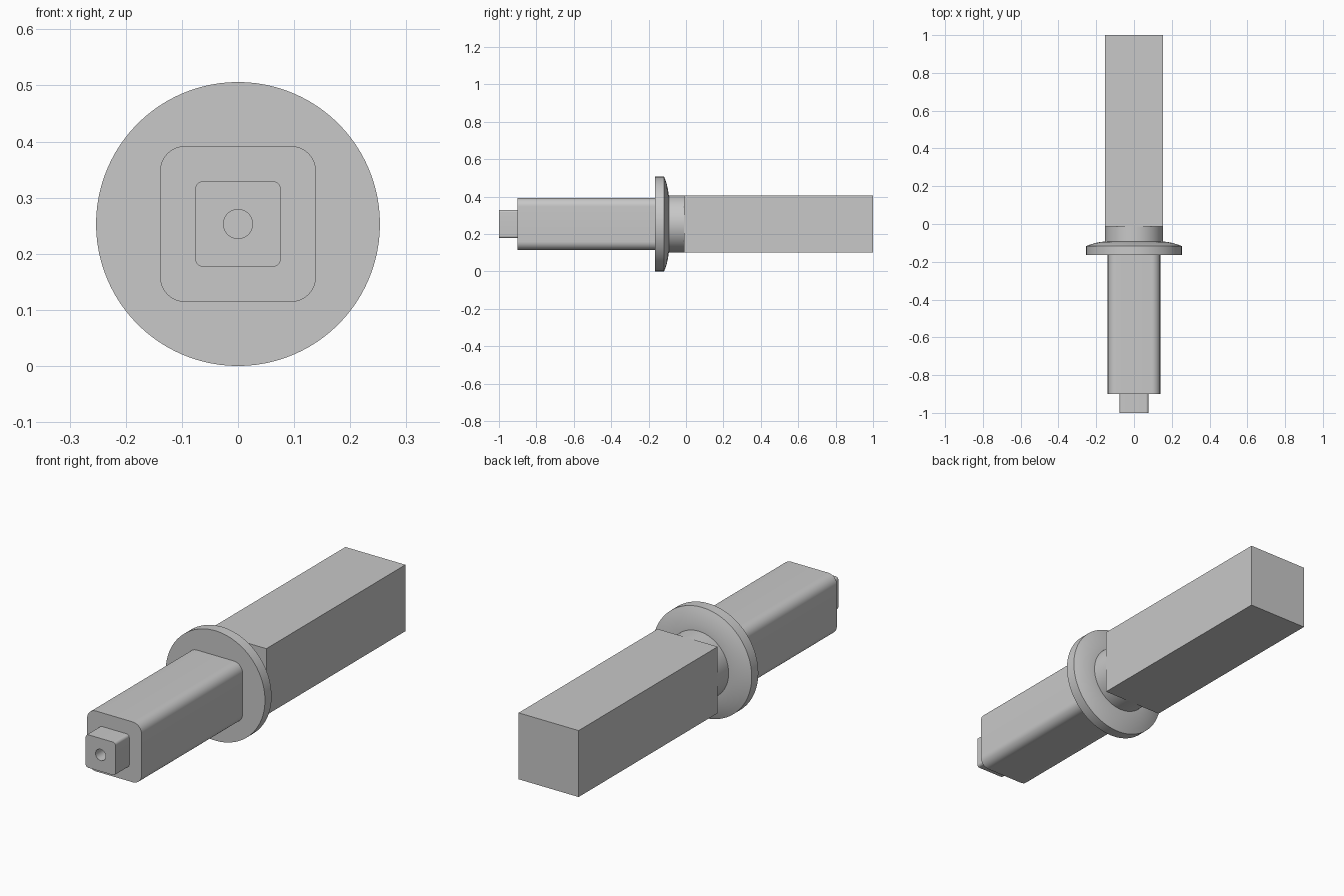
import bpy, bmesh, math

cube = bpy.data.objects.get("Cube")
if cube:
    bpy.data.objects.remove(cube, do_unlink=True)

AXIS_Z = 0.253   # height of the long axis

grey = bpy.data.materials.new("plain grey")
grey.use_nodes = True
grey.diffuse_color = (0.58, 0.58, 0.58, 1)
grey.node_tree.nodes["Principled BSDF"].inputs["Base Color"].default_value = (0.58, 0.58, 0.58, 1)


def finish(name, bm):
    """Turn a bmesh into a named, shaded object."""
    bmesh.ops.recalc_face_normals(bm, faces=bm.faces)
    mesh = bpy.data.meshes.new(name)
    bm.to_mesh(mesh)
    bm.free()
    mesh.materials.append(grey)
    obj = bpy.data.objects.new(name, mesh)
    bpy.context.collection.objects.link(obj)
    bpy.ops.object.select_all(action='DESELECT')
    obj.select_set(True)
    bpy.context.view_layer.objects.active = obj
    bpy.ops.object.shade_smooth_by_angle(angle=math.radians(25))
    return obj


def square_outline(half, radius, steps=10):
    """Square with rounded corners, as (x, z) points."""
    if radius == 0:
        return [(-half, -half), (half, -half), (half, half), (-half, half)]
    points = []
    for corner in range(4):
        mid = math.radians(45 + 90 * corner)
        cx = math.copysign(half - radius, math.cos(mid))
        cz = math.copysign(half - radius, math.sin(mid))
        for i in range(steps + 1):
            a = math.pi / 2 * (corner + i / steps)
            points.append((cx + radius * math.cos(a), cz + radius * math.sin(a)))
    return points


def bar(name, half, radius, y0, y1):
    """Square bar along y."""
    bm = bmesh.new()
    verts = [bm.verts.new((x, y0, AXIS_Z + z)) for x, z in square_outline(half, radius)]
    face = bm.faces.new(verts)
    new = bmesh.ops.extrude_face_region(bm, geom=[face])["geom"]
    moved = [v for v in new if isinstance(v, bmesh.types.BMVert)]
    bmesh.ops.translate(bm, verts=moved, vec=(0, y1 - y0, 0))
    return finish(name, bm)


def turned(name, profile, sides=96):
    """Solid of revolution around the long axis from (radius, y) points."""
    bm = bmesh.new()
    rings = []
    for r, y in profile:
        angles = [2 * math.pi * i / sides for i in range(sides)]
        rings.append([bm.verts.new((r * math.cos(a), y, AXIS_Z + r * math.sin(a))) for a in angles])
    for a, b in zip(rings, rings[1:]):
        for i in range(sides):
            j = (i + 1) % sides
            bm.faces.new((a[i], a[j], b[j], b[i]))
    bm.faces.new(rings[0])
    bm.faces.new(rings[-1])
    return finish(name, bm)


# Rear square block and the round neck in front of it
bar("rear_block", 0.153, 0, -0.012, 1.0)
turned("neck", [(0.153, -0.12), (0.153, -0.012)])

# Flange with a gently domed back
turned("flange", [(0.253, -0.165), (0.253, -0.117), (0.235, -0.11),
                  (0.21, -0.102), (0.182, -0.096), (0.153, -0.092)])

# Rounded square shaft
bar("front_shaft", 0.139, 0.045, -0.9, -0.165)

# Square tip with a round centre hole
tip = bar("front_tip", 0.076, 0.013, -1.0, -0.9)
cutter = turned("hole_cutter", [(0.026, -1.05), (0.026, -0.92)], 32)
cutter.hide_render = True
cutter.hide_set(True)
cut = tip.modifiers.new("centre hole", 'BOOLEAN')
cut.object = cutter
cut.operation = 'DIFFERENCE'
cut.solver = 'EXACT'
# Cut first, then shade
bpy.ops.object.select_all(action='DESELECT')
bpy.context.view_layer.objects.active = tip
tip.select_set(True)
bpy.ops.object.modifier_apply(modifier=cut.name)
bpy.data.objects.remove(cutter, do_unlink=True)
bpy.ops.object.shade_smooth_by_angle(angle=math.radians(25))
